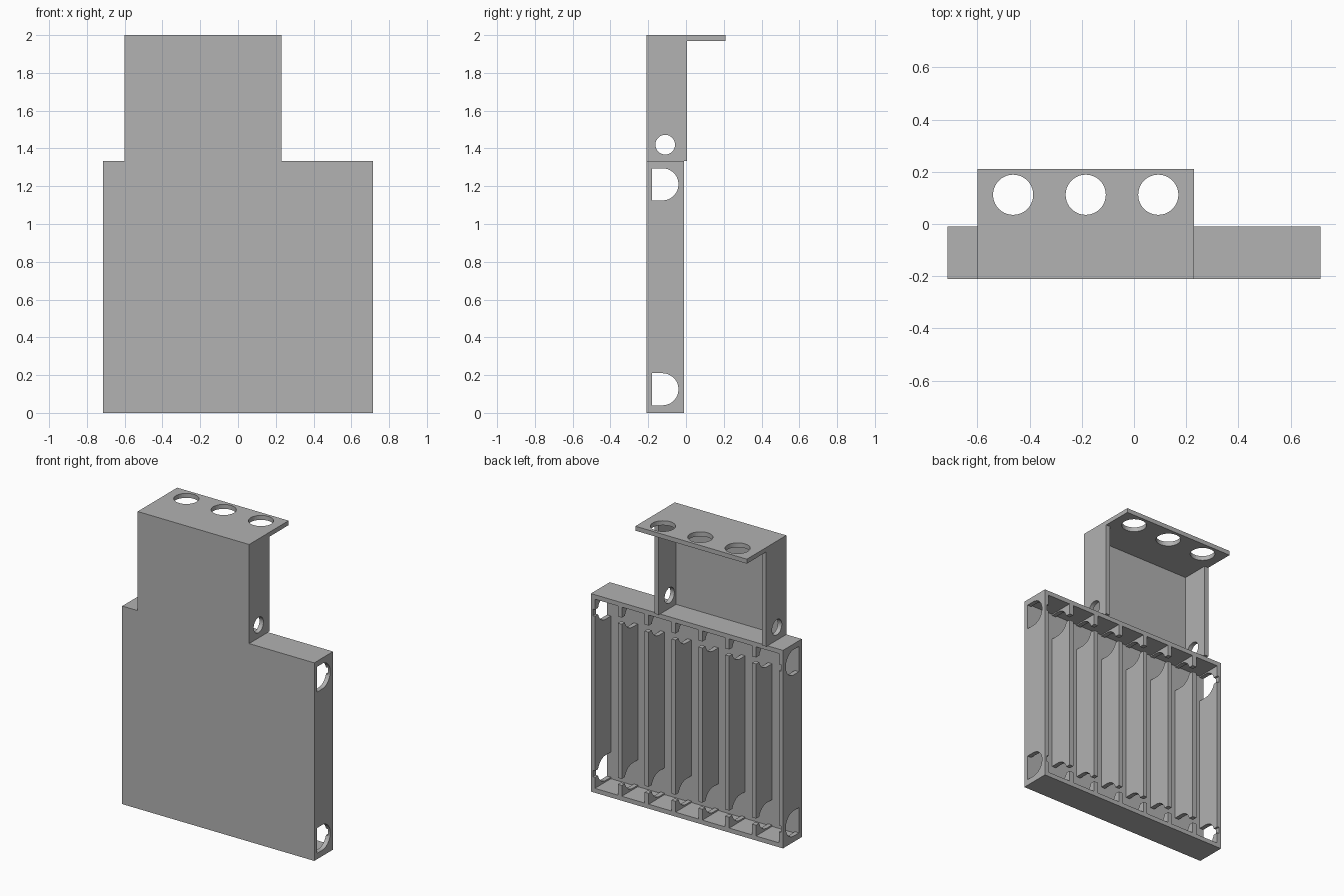
import bpy
import bmesh
from math import pi, sin, cos
from mathutils import Vector

cube = bpy.data.objects.get("Cube")
if cube:
    bpy.data.objects.remove(cube, do_unlink=True)

grey = bpy.data.materials.new("plain_grey")
grey.use_nodes = True
grey.diffuse_color = (0.445, 0.445, 0.445, 1)
grey.node_tree.nodes["Principled BSDF"].inputs["Base Color"].default_value = grey.diffuse_color

T = 0.03                                  # sheet thickness
FRONT, BACK = -0.21, -0.01                # tray depth
HALF, TRAY_TOP, TOP = 0.715, 1.333, 2.0
LEFT, RIGHT = 0.23, -0.60                 # upper bracket sides
CELLS = 7


def prism(name, outline, axis, start, end):
    """Extrude a flat outline along x, y or z."""
    def place(a, b, c):
        return {"x": Vector((c, a, b)), "y": Vector((a, c, b)), "z": Vector((a, b, c))}[axis]
    bm = bmesh.new()
    low = [bm.verts.new(place(a, b, start)) for a, b in outline]
    high = [bm.verts.new(place(a, b, end)) for a, b in outline]
    bm.faces.new(low)
    bm.faces.new(high)
    for i in range(len(low)):
        j = (i + 1) % len(low)
        bm.faces.new((low[i], low[j], high[j], high[i]))
    bmesh.ops.recalc_face_normals(bm, faces=bm.faces)
    mesh = bpy.data.meshes.new(name)
    bm.to_mesh(mesh)
    bm.free()
    mesh.materials.append(grey)
    ob = bpy.data.objects.new(name, mesh)
    bpy.context.scene.collection.objects.link(ob)
    return ob


def box(name, x, y, z):
    return prism(name, [(x[0], y[0]), (x[1], y[0]), (x[1], y[1]), (x[0], y[1])], "z", *z)


def arc(a, b, r, start, sweep, n):
    return [(a + r * cos(start + sweep * i / n), b + r * sin(start + sweep * i / n))
            for i in range(n + 1)]


def circle(a, b, r):
    return arc(a, b, r, 0, 2 * pi, 40)[:-1]


def cut(ob, cutters):
    """Subtract the cutters, keep the clean result and drop the cutters."""
    for c in cutters:
        c.hide_render = True
        mod = ob.modifiers.new("cut", "BOOLEAN")
        mod.operation, mod.solver, mod.object = "DIFFERENCE", "EXACT", c
    bpy.context.view_layer.update()
    graph = bpy.context.evaluated_depsgraph_get()
    mesh = bpy.data.meshes.new_from_object(ob.evaluated_get(graph))
    ob.modifiers.clear()
    ob.data = mesh
    for c in cutters:
        bpy.data.objects.remove(c, do_unlink=True)


# Stepped front panel shared by tray and bracket
prism("front_panel", [(-HALF, 0), (HALF, 0), (HALF, TRAY_TOP), (LEFT, TRAY_TOP),
                      (LEFT, TOP), (RIGHT, TOP), (RIGHT, TRAY_TOP), (-HALF, TRAY_TOP)],
      "y", FRONT, FRONT + T)

# Tray floor and ceiling
inner = FRONT + T
box("tray_floor", (-HALF, HALF), (inner, BACK), (0, T))
box("tray_ceiling", (-HALF, HALF), (inner, BACK), (TRAY_TOP - T, TRAY_TOP))

# Tray walls with D-shaped openings and wire slots at both ends
pitch = (2 * HALF - T) / CELLS
r = 0.085
for i in range(CELLS + 1):
    x0 = -HALF + i * pitch
    x1 = x0 + T
    slot_x = (x0 - T, x1 + T)
    name = "divider_%d" % i
    if i == 0:
        name, slot_x = "right_wall", (x0 + T / 2, x1 + T)
    elif i == CELLS:
        name, slot_x = "left_wall", (x0 - T, x1 - T / 2)
    wall = box(name, (x0, x1), (inner, BACK), (T, TRAY_TOP - T))
    cutters = []
    for z in (0.125, 1.21):
        d_shape = [(inner - T, z - r)] + arc(-0.04 - r, z, r, -pi / 2, pi, 24) + [(inner - T, z + r)]
        cutters.append(prism("opening_cutter", d_shape, "x", x0 - T, x1 + T))
        cutters.append(box("slot_cutter", slot_x, (-0.1, 0.05), (z - 0.022, z + 0.022)))
    cut(wall, cutters)

# Bracket side walls, each with a round cable hole
for name, x0 in (("bracket_left_side", LEFT - T), ("bracket_right_side", RIGHT)):
    side = box(name, (x0, x0 + T), (inner, 0.005), (TRAY_TOP, TOP - T))
    cut(side, [prism("cable_cutter", circle(-0.11, 1.42, 0.052), "x", x0 - T, x0 + 2 * T)])

# Overhanging top shelf with three round holes
shelf = box("top_shelf", (RIGHT, LEFT), (inner, 0.21), (TOP - T, TOP))
middle = (LEFT + RIGHT) / 2
cut(shelf, [prism("shelf_cutter", circle(middle + k * 0.278, 0.112, 0.077), "z", TOP - 2 * T, TOP + T)
            for k in (-1, 0, 1)])
